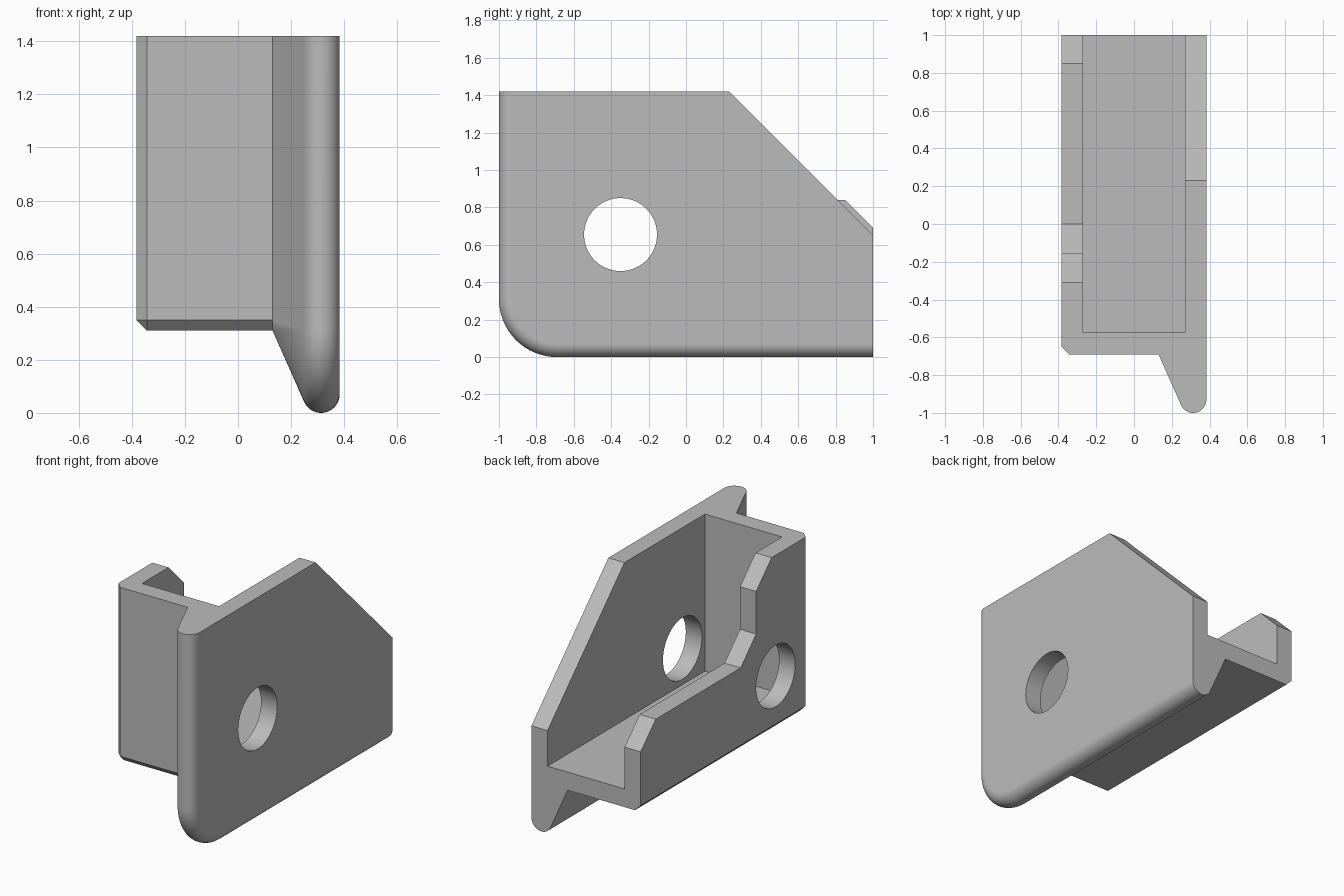
import bpy, bmesh
from math import sin, cos, pi, radians

cube = bpy.data.objects.get("Cube")
if cube:
    bpy.data.objects.remove(cube, do_unlink=True)

HALF_W, TOP, FRONT, BACK = 0.383, 1.42, -1.0, 1.0
WALL_IN = 0.27            # inner face of both side walls
LIP = 0.31                # depth of the flared rim below and ahead of the tray
RIM_R = 0.07              # rounded rim radius

grey = bpy.data.materials.new("light_grey")
grey.use_nodes = True
grey.diffuse_color = (0.5, 0.5, 0.5, 1)
grey.node_tree.nodes["Principled BSDF"].inputs["Base Color"].default_value = (0.5, 0.5, 0.5, 1)


def finish(name, bm):
    bmesh.ops.remove_doubles(bm, verts=bm.verts[:], dist=1e-5)
    bmesh.ops.recalc_face_normals(bm, faces=bm.faces[:])
    mesh = bpy.data.meshes.new(name)
    bm.to_mesh(mesh)
    bm.free()
    mesh.materials.append(grey)
    obj = bpy.data.objects.new(name, mesh)
    bpy.context.collection.objects.link(obj)
    return obj


def stack(name, layers):
    """Solid through a stack of (x, [(y, z), ...]) outlines."""
    bm = bmesh.new()
    rings = [[bm.verts.new((x, y, z)) for y, z in pts] for x, pts in layers]
    n = len(rings[0])
    for a, b in zip(rings, rings[1:]):
        for i in range(n):
            j = (i + 1) % n
            bm.faces.new((a[i], a[j], b[j], b[i]))
    bm.faces.new(rings[0])
    bm.faces.new(rings[-1])
    return finish(name, bm)


def prism(name, x0, x1, pts):
    return stack(name, [(x0, pts), (x1, pts)])


def rect(y0, y1, z0, z1):
    return [(y0, z0), (y1, z0), (y1, z1), (y0, z1)]


def combine(target, other, operation):
    mod = target.modifiers.new(operation.lower(), 'BOOLEAN')
    mod.operation = operation
    mod.solver = 'EXACT'
    mod.object = other
    bpy.context.view_layer.objects.active = target
    bpy.ops.object.modifier_apply(modifier=mod.name)
    bpy.data.objects.remove(other, do_unlink=True)


def plate_outline(d, steps=16):
    """Plate side outline with its front and bottom edges moved in by d."""
    r = max(LIP - d, 0)
    cy, cz = FRONT + d + r, d + r
    arc = [(cy - r * cos(pi / 2 * i / steps), cz - r * sin(pi / 2 * i / steps))
           for i in range(steps + 1)]
    return [(FRONT + d, TOP)] + arc + [(BACK, d), (BACK, 0.65), (0.23, TOP)]


# Side plate: flare on the inside, rounded tip, flat outer face
layers = [(0.13, plate_outline(LIP))]
for i in range(17):
    a = radians(203.4 + (360 - 203.4) * i / 16)
    layers.append((HALF_W - RIM_R + RIM_R * cos(a), plate_outline(RIM_R + RIM_R * sin(a))))
bracket = stack("bracket", layers)

# Tray block with chamfered outer edges
tray = prism("tray", -HALF_W, 0.2, rect(FRONT + LIP, BACK, LIP, TOP))
bm = bmesh.new()
bm.from_mesh(tray.data)
tests = (lambda v: v.co.x < -HALF_W + 0.01,
         lambda v: v.co.y < FRONT + LIP + 0.01,
         lambda v: v.co.z < LIP + 0.01)
edges = [e for e in bm.edges if sum(all(t(v) for v in e.verts) for t in tests) == 2]
bmesh.ops.bevel(bm, geom=edges, offset=0.04, segments=1, affect='EDGES')
bm.to_mesh(tray.data)
bm.free()
combine(bracket, tray, 'UNION')

# Tray cavity, open at the top and back
cavity = prism("cavity_cutter", -WALL_IN, WALL_IN, rect(-0.575, 1.2, 0.425, 1.6))
combine(bracket, cavity, 'DIFFERENCE')

# Stepped top of the low side wall
steps = [(-0.41, 1.52), (-0.155, 1.265), (-0.155, 0.995), (0, 0.84),
         (0.85, 0.84), (1.1, 0.59), (1.1, 1.52)]
combine(bracket, prism("step_cutter", -0.5, -0.2, steps), 'DIFFERENCE')

# Round hole through both side walls
circle = [(-0.35 + 0.195 * cos(2 * pi * i / 64), 0.655 + 0.195 * sin(2 * pi * i / 64))
          for i in range(64)]
combine(bracket, prism("hole_cutter", -0.6, 0.6, circle), 'DIFFERENCE')

# Smooth rim and hole, crisp flat faces
bpy.ops.object.select_all(action='DESELECT')
bracket.select_set(True)
bpy.context.view_layer.objects.active = bracket
bpy.ops.object.shade_smooth_by_angle(angle=radians(25))
weighted = bracket.modifiers.new("weighted_normals", 'WEIGHTED_NORMAL')
weighted.keep_sharp = True
